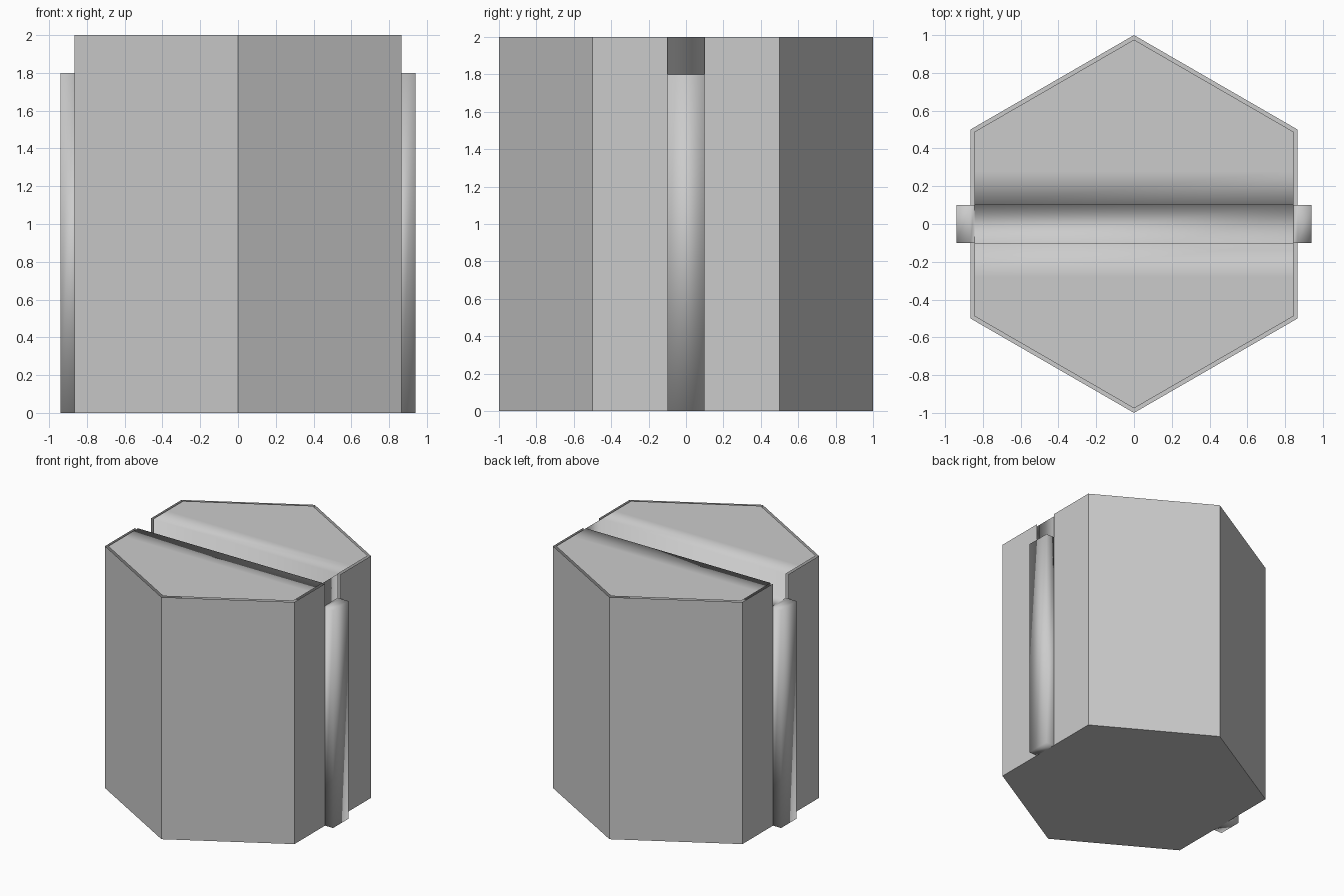
import bpy, bmesh
from math import sin, cos, pi, sqrt

if "Cube" in bpy.data.objects:
    bpy.data.objects.remove(bpy.data.objects["Cube"])

A = sqrt(3) / 2      # distance from centre to a flat side
IN = 0.845           # same distance for the inset top panel
S, FLOOR, TOP = 0.1, 1.8, 2.0   # slot half width, slot floor, top height


def make(name, faces, smooth=False):
    """Build one object from polygons given as lists of points."""
    bm = bmesh.new()
    for pts in faces:
        bm.faces.new([bm.verts.new(p) for p in pts])
    bmesh.ops.remove_doubles(bm, verts=bm.verts, dist=1e-4)
    for f in bm.faces:
        f.smooth = smooth
    me = bpy.data.meshes.new(name)
    bm.to_mesh(me)
    bm.free()
    ob = bpy.data.objects.new(name, me)
    bpy.context.collection.objects.link(ob)
    return ob


# Outer hexagonal shell, open at the top, notched on the two x sides
hexa = [(cos(pi / 6 + k * pi / 3), sin(pi / 6 + k * pi / 3)) for k in range(6)]
faces = [[(x, y, 0) for x, y in reversed(hexa)]]
for k in range(6):
    (x0, y0), (x1, y1) = hexa[k], hexa[(k + 1) % 6]
    wall = [(x0, y0, 0), (x1, y1, 0), (x1, y1, TOP)]
    if k in (2, 5):
        s = S if y1 > y0 else -S
        wall += [(x0, s, TOP), (x0, s, FLOOR), (x0, -s, FLOOR), (x0, -s, TOP)]
    wall.append((x0, y0, TOP))
    faces.append(wall)
make("hexagonal_shell", faces)

# Inset top panel with the slot folded down into it
R = IN / A
half = [(R, TOP), (R / 2, TOP), (0.28, TOP), (S, TOP), (S, FLOOR)]
profile = [(-y, z) for y, z in half] + half[::-1]
width = lambda y: min(IN, (R - abs(y)) * sqrt(3))
faces = []
for (y0, z0), (y1, z1) in zip(profile, profile[1:]):
    w0, w1 = width(y0), width(y1)
    quad = [(-w0, y0, z0), (w0, y0, z0), (w1, y1, z1), (-w1, y1, z1)]
    if w0 < 1e-6:
        quad.pop(0)
    elif w1 < 1e-6:
        quad.pop()
    faces.append(quad)
# The slot is closed at its +x end only, by a plate facing inward
faces.append([(IN, -S, FLOOR), (IN, -S, TOP), (IN, S, TOP), (IN, S, FLOOR)])
make("slotted_top", faces, smooth=True)

# Vertical ribs below each slot end
for side, label in ((1, "right"), (-1, "left")):
    o, i, t = side * 0.94, side * A, side * IN
    faces = [
        [(o, -S, 0), (o, S, 0), (o, S, FLOOR), (o, -S, FLOOR)],
        [(i, -S, 0), (o, -S, 0), (o, -S, FLOOR), (i, -S, FLOOR)],
        [(o, S, 0), (i, S, 0), (i, S, FLOOR), (o, S, FLOOR)],
        [(i, -S, FLOOR), (o, -S, FLOOR), (o, S, FLOOR), (i, S, FLOOR)],
        [(t, -S, FLOOR), (i, -S, FLOOR), (i, S, FLOOR), (t, S, FLOOR)],
        [(o, -S, 0), (i, -S, 0), (i, S, 0), (o, S, 0)],
    ]
    if side < 0:
        faces = [f[::-1] for f in faces]
    make(label + "_rib", faces, smooth=True)
